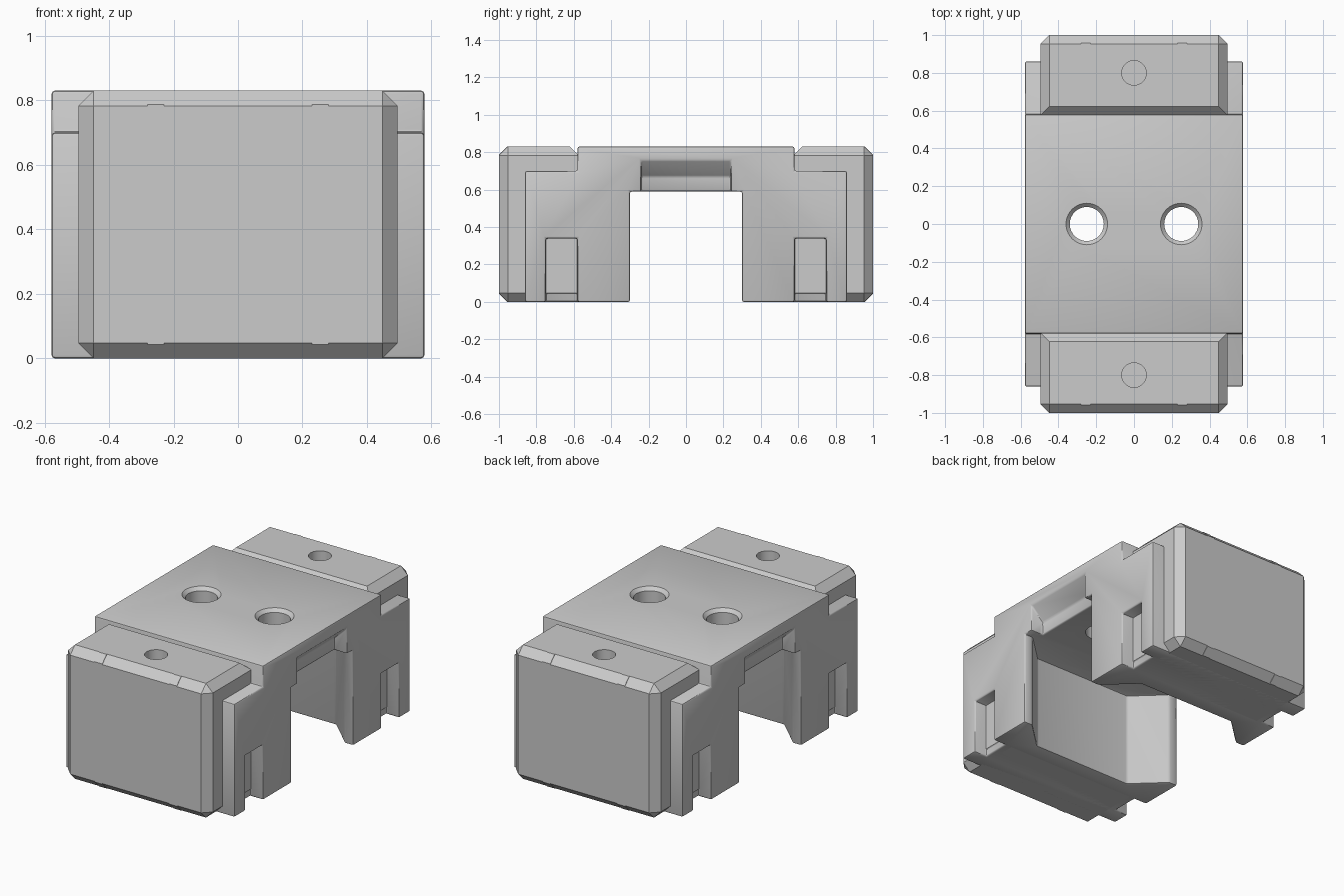
import bpy, bmesh
from mathutils import Vector

cube = bpy.data.objects.get("Cube")
if cube:
    bpy.data.objects.remove(cube)

grey = bpy.data.materials.new("light grey")
grey.use_nodes = True
tone = (0.6, 0.6, 0.6, 1)
grey.diffuse_color = tone
grey.node_tree.nodes["Principled BSDF"].inputs["Base Color"].default_value = tone


def add(name, bm):
    bmesh.ops.recalc_face_normals(bm, faces=bm.faces)
    mesh = bpy.data.meshes.new(name)
    bm.to_mesh(mesh)
    bm.free()
    obj = bpy.data.objects.new(name, mesh)
    bpy.context.collection.objects.link(obj)
    mesh.materials.append(grey)
    return obj


def prism(name, points, axis, lo, hi):
    """Extrude a flat outline along one axis (0, 1 or 2)."""
    bm = bmesh.new()
    verts = []
    for a, b in points:
        co = [a, b]
        co.insert(axis, lo)
        verts.append(bm.verts.new(co))
    face = bm.faces.new(verts)
    out = bmesh.ops.extrude_face_region(bm, geom=[face])["geom"]
    shift = Vector((0, 0, 0))
    shift[axis] = hi - lo
    bmesh.ops.translate(bm, vec=shift, verts=[v for v in out if isinstance(v, bmesh.types.BMVert)])
    return add(name, bm)


def box(name, x, y, z):
    return prism(name, [(x[0], y[0]), (x[1], y[0]), (x[1], y[1]), (x[0], y[1])], 2, *z)


def cone(name, x, y, z, r_low, r_high, depth):
    bm = bmesh.new()
    bmesh.ops.create_cone(bm, cap_ends=True, segments=40, radius1=r_low, radius2=r_high, depth=depth)
    bmesh.ops.translate(bm, vec=(x, y, z), verts=bm.verts)
    return add(name, bm)


def apply(obj, mod):
    bpy.ops.object.select_all(action="DESELECT")
    bpy.context.view_layer.objects.active = obj
    obj.select_set(True)
    bpy.ops.object.modifier_apply(modifier=mod.name)


def cut(obj, cutter):
    cutter.hide_render = True
    mod = obj.modifiers.new("cut", "BOOLEAN")
    mod.operation = "DIFFERENCE"
    mod.solver = "EXACT"
    mod.object = cutter
    apply(obj, mod)
    bpy.data.objects.remove(cutter)


def smooth(obj):
    bpy.ops.object.select_all(action="DESELECT")
    bpy.context.view_layer.objects.active = obj
    obj.select_set(True)
    bpy.ops.object.shade_smooth_by_angle(angle=0.6)


W, TOP, ARCH = 0.578, 0.83, 0.59

# Bridge body with two legs
half = [(0.3, ARCH), (0.3, 0), (0.86, 0), (0.86, 0.7), (0.58, 0.7), (0.58, TOP)]
outline = half + [(-y, z) for y, z in reversed(half)]
body = prism("bridge_body", outline, 0, -W, W)

# Pocket with slanted cheeks on the inner leg faces
quarter = [(0.52, 0.3), (0.34, 0.47)]
pocket = quarter + [(-x, y) for x, y in reversed(quarter)]
pocket += [(-x, -y) for x, y in pocket]
cut(body, prism("pocket_cutter", pocket, 2, -0.1, ARCH))

# Slanted side recesses and leg slots
for s in (-1, 1):
    recess = [(0.6 * s, 0.78), (0.49 * s, 0.67), (0.49 * s, 0.5), (0.6 * s, 0.5)]
    cut(body, prism("recess_cutter", recess, 1, -0.24, 0.24))
    for t in (-1, 1):
        cut(body, box("slot_cutter", sorted((0.49 * s, 0.7 * s)),
                      sorted((0.58 * t, 0.75 * t)), (-0.1, 0.34)))

bevel = body.modifiers.new("soft_edges", "BEVEL")
bevel.width = 0.01
bevel.segments = 2
bevel.limit_method = "ANGLE"
apply(body, bevel)

# Countersunk through holes
for s in (-1, 1):
    cut(body, cone("hole_cutter", 0.25 * s, 0, 0.7, 0.09, 0.09, 0.6))
    cut(body, cone("countersink_cutter", 0.25 * s, 0, TOP, 0.09, 0.13, 0.04))
smooth(body)

# Chamfered end blocks with a blind hole on top
for t, side in ((-1, "front"), (1, "back")):
    block = box(side + "_end_block", (-0.495, 0.495), sorted((0.575 * t, t)), (0, TOP))
    bm = bmesh.new()
    bm.from_mesh(block.data)
    edges = []
    for e in bm.edges:
        mid = (e.verts[0].co + e.verts[1].co) / 2
        inner = abs(mid.y) < 0.6
        if not inner or mid.z > TOP - 0.01:
            edges.append(e)
    bmesh.ops.bevel(bm, geom=edges, offset=0.047, segments=1, affect="EDGES", profile=0.5)
    bm.to_mesh(block.data)
    bm.free()
    cut(block, cone("blind_hole_cutter", 0, 0.8 * t, TOP, 0.065, 0.065, 0.12))
    smooth(block)

    # Small tabs on the outer chamfers
    for s in (-1, 1):
        for name, z0, z1 in (("upper", TOP, TOP - 0.047), ("lower", 0, 0.047)):
            out = 0.004 if z0 else -0.004
            tab = [(0.953 * t, z0), (t, z1), (t, z1 + out), (0.957 * t, z0)]
            prism(f"{side}_{name}_tab", tab, 0, 0.255 * s - 0.026, 0.255 * s + 0.026)
